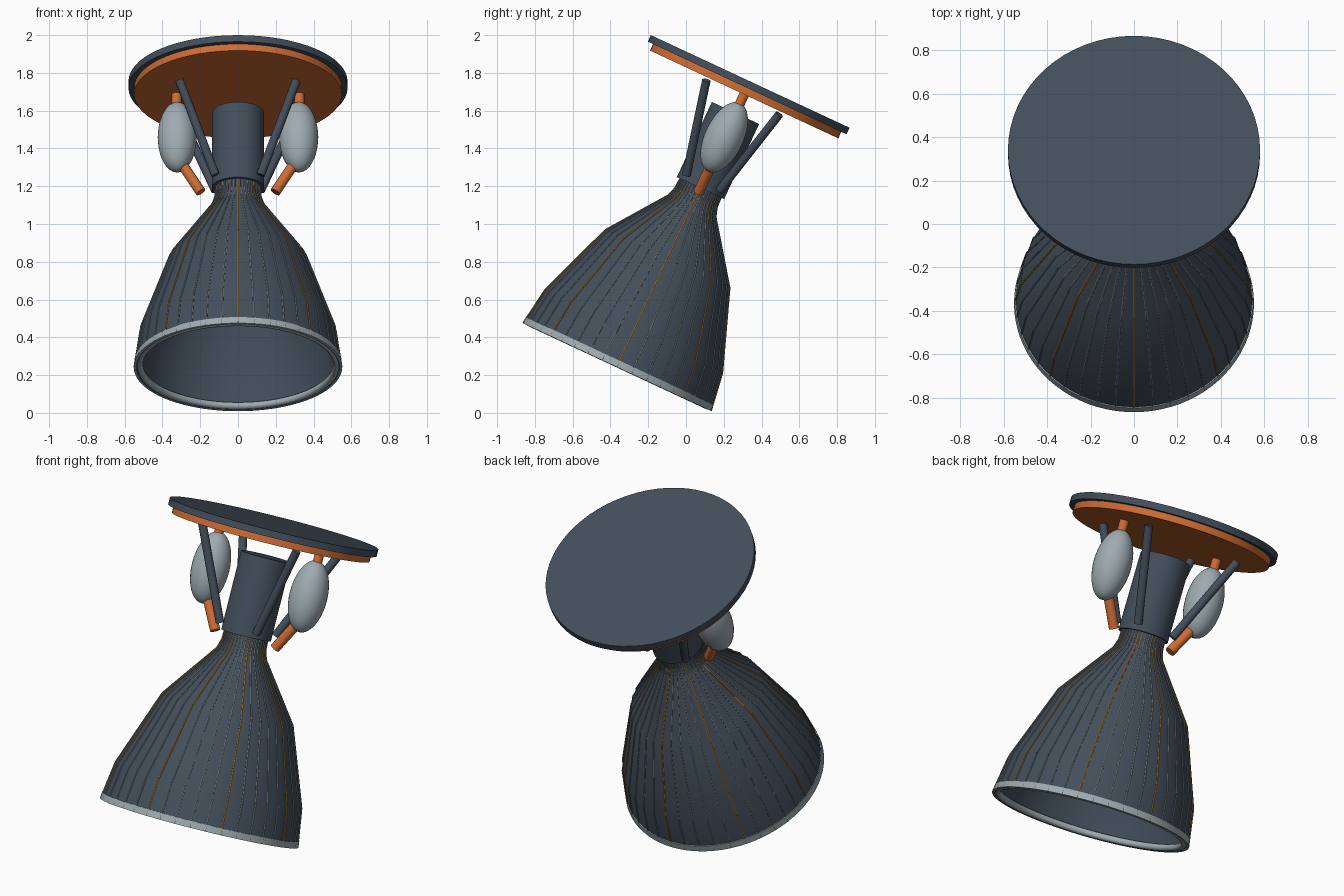
import bpy, bmesh, math
from mathutils import Matrix, Vector

if "Cube" in bpy.data.objects:
    bpy.data.objects.remove(bpy.data.objects["Cube"])

# Everything is modelled along a local z axis, then tilted about x
TILT = Matrix.Translation((0, -0.365, 0.243)) @ Matrix.Rotation(math.radians(-25), 4, 'X')


def material(name, rgb):
    m = bpy.data.materials.new(name)
    m.diffuse_color = (*rgb, 1)
    m.use_nodes = True
    m.node_tree.nodes["Principled BSDF"].inputs["Base Color"].default_value = m.diffuse_color
    return m


SLATE = material("slate", (0.055, 0.077, 0.105))
ORANGE = material("orange", (0.62, 0.15, 0.033))
SILVER = material("silver", (0.34, 0.41, 0.44))
GREY = material("rib_grey", (0.17, 0.20, 0.21))
GOLD = material("gold", (0.36, 0.17, 0.02))


def finish(bm, name, mat, angle=30):
    bmesh.ops.recalc_face_normals(bm, faces=bm.faces)
    me = bpy.data.meshes.new(name)
    bm.to_mesh(me)
    bm.free()
    me.materials.append(mat)
    ob = bpy.data.objects.new(name, me)
    bpy.context.collection.objects.link(ob)
    ob.matrix_world = TILT
    bpy.ops.object.select_all(action='DESELECT')
    ob.select_set(True)
    bpy.context.view_layer.objects.active = ob
    bpy.ops.object.shade_smooth_by_angle(angle=math.radians(angle))
    return ob


def add_rod(bm, a, b, r, segs=16):
    a, b = Vector(a), Vector(b)
    d = b - a
    m = Matrix.Translation((a + b) / 2) @ d.to_track_quat('Z', 'Y').to_matrix().to_4x4()
    bmesh.ops.create_cone(bm, cap_ends=True, segments=segs, radius1=r, radius2=r,
                          depth=d.length, matrix=m)


def rod(name, a, b, r, mat, segs=16):
    bm = bmesh.new()
    add_rod(bm, a, b, r, segs)
    return finish(bm, name, mat)


def lathe(name, loop, mat, segs=80, angle=30):
    """Revolve a closed (radius, z) loop."""
    bm = bmesh.new()
    rings = []
    for r, z in loop:
        rings.append([bm.verts.new((r * math.cos(2 * math.pi * i / segs),
                                    r * math.sin(2 * math.pi * i / segs), z))
                      for i in range(segs)])
    for k, lo in enumerate(rings):
        hi = rings[(k + 1) % len(rings)]
        for i in range(segs):
            j = (i + 1) % segs
            bm.faces.new((lo[i], lo[j], hi[j], hi[i]))
    return finish(bm, name, mat, angle)


# Nozzle bell: hollow shell
profile = [(0.548, 0.0), (0.518, 0.206), (0.363, 0.63), (0.137, 0.94),
           (0.121, 0.99), (0.118, 1.06)]
inner = [(r - 0.018, z) for r, z in profile]
lathe("nozzle_bell", profile + inner[::-1], SLATE)

# Exit rim: outer band and rounded inner ring
lathe("rim_band", [(0.540, -0.001), (0.552, -0.001), (0.548, 0.036), (0.538, 0.036)], SILVER)
lathe("rim_ring", [(0.522 + 0.019 * math.cos(t * math.pi / 6),
                    0.016 + 0.019 * math.sin(t * math.pi / 6)) for t in range(12)],
      SILVER, angle=60)


# Cooling ribs following the bell, every fifth one gold
def ribs(name, indices, mat, r):
    bm = bmesh.new()
    for i in indices:
        a = 2 * math.pi * i / 40 - math.pi / 2
        pts = [(rad * math.cos(a), rad * math.sin(a), z) for rad, z in profile]
        for p, q in zip(pts, pts[1:]):
            add_rod(bm, p, q, r, 6)
    return finish(bm, name, mat)


ribs("grey_ribs", [i for i in range(40) if i % 5], GREY, 0.005)
ribs("gold_ribs", range(0, 40, 5), GOLD, 0.005)

# Combustion chamber and mounting plates
rod("chamber", (0, 0, 1.045), (0, 0, 1.484), 0.138, SLATE, 48)
rod("orange_plate", (0, 0, 1.592), (0, 0, 1.632), 0.55, ORANGE, 64)
rod("top_plate", (0, 0, 1.63), (0, 0, 1.668), 0.58, SLATE, 64)

for side, sx in (("left", -1), ("right", 1)):
    # Side tank
    bm = bmesh.new()
    bmesh.ops.create_uvsphere(bm, u_segments=32, v_segments=20, radius=1,
                              matrix=Matrix.Translation((sx * 0.322, 0, 1.342))
                              @ Matrix.Diagonal((0.103, 0.103, 0.2, 1)))
    finish(bm, side + "_tank", SILVER, 60)
    # Feed pipes above and below the tank
    rod(side + "_upper_pipe", (sx * 0.325, 0, 1.45), (sx * 0.325, 0, 1.595), 0.026, ORANGE)
    rod(side + "_lower_pipe", (sx * 0.305, 0, 1.2), (sx * 0.197, 0, 1.022), 0.028, ORANGE)
    # Support struts
    for end, sy in (("front", -1), ("back", 1)):
        rod(f"{side}_{end}_strut", (sx * 0.12, sy * 0.097, 1.077),
            (sx * 0.31, sy * 0.213, 1.575), 0.023, SLATE)
